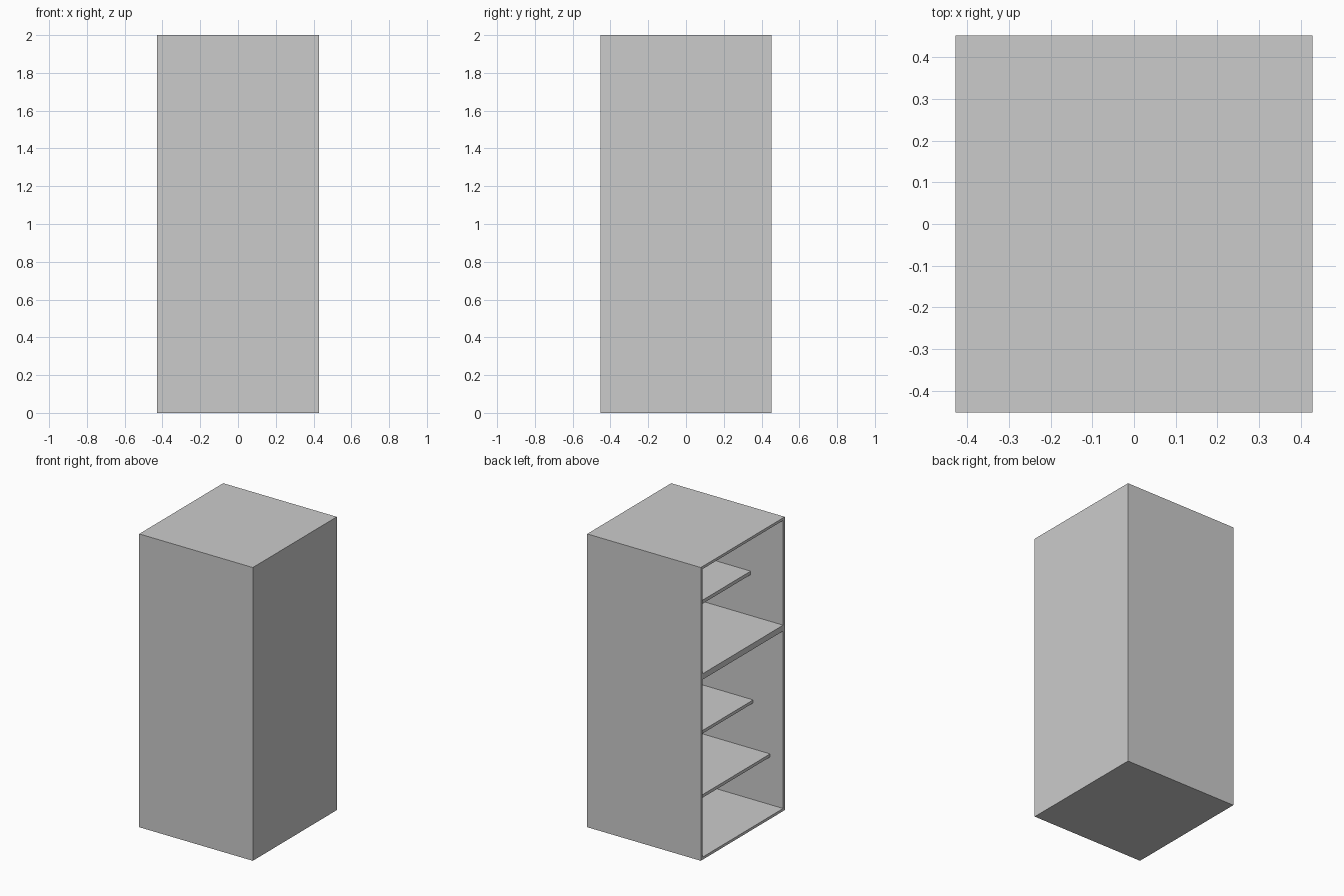
import bpy

if "Cube" in bpy.data.objects:
    bpy.data.objects.remove(bpy.data.objects["Cube"])

W, D, H = 0.857, 0.905, 2.0    # outer size in x, y, z
T = 0.018                      # panel thickness
X0, X1 = -W / 2, W / 2         # the open side is at X0
Y0, Y1 = -D / 2, D / 2


def box(name, x, y, z):
    """Axis-aligned box from (min, max) ranges."""
    bpy.ops.mesh.primitive_cube_add(
        size=1, location=[(a + b) / 2 for a, b in (x, y, z)])
    ob = bpy.context.object
    ob.name = name
    ob.scale = [b - a for a, b in (x, y, z)]
    bpy.ops.object.transform_apply(location=False, rotation=False, scale=True)
    return ob


# Outer shell, open towards -x
box("top_panel", (X0, X1), (Y0, Y1), (H - T, H))
box("bottom_panel", (X0, X1), (Y0, Y1), (0, T))
box("front_wall", (X0, X1), (Y0, Y0 + T), (T, H - T))
box("back_wall", (X0, X1), (Y1 - T, Y1), (T, H - T))
box("right_wall", (X1 - T, X1), (Y0 + T, Y1 - T), (T, H - T))

# Inside: full-depth divider and set-back shelves (inset, top height, thickness)
shelves = {
    "divider": (0.0, 1.268, 0.04),
    "upper_shelf": (0.245, 1.571, 0.024),
    "middle_shelf": (0.226, 0.698, 0.021),
    "lower_shelf": (0.098, 0.364, 0.021),
}
for name, (inset, top, thick) in shelves.items():
    box(name, (X0 + inset, X1 - T), (Y0 + T, Y1 - T), (top - thick, top))
